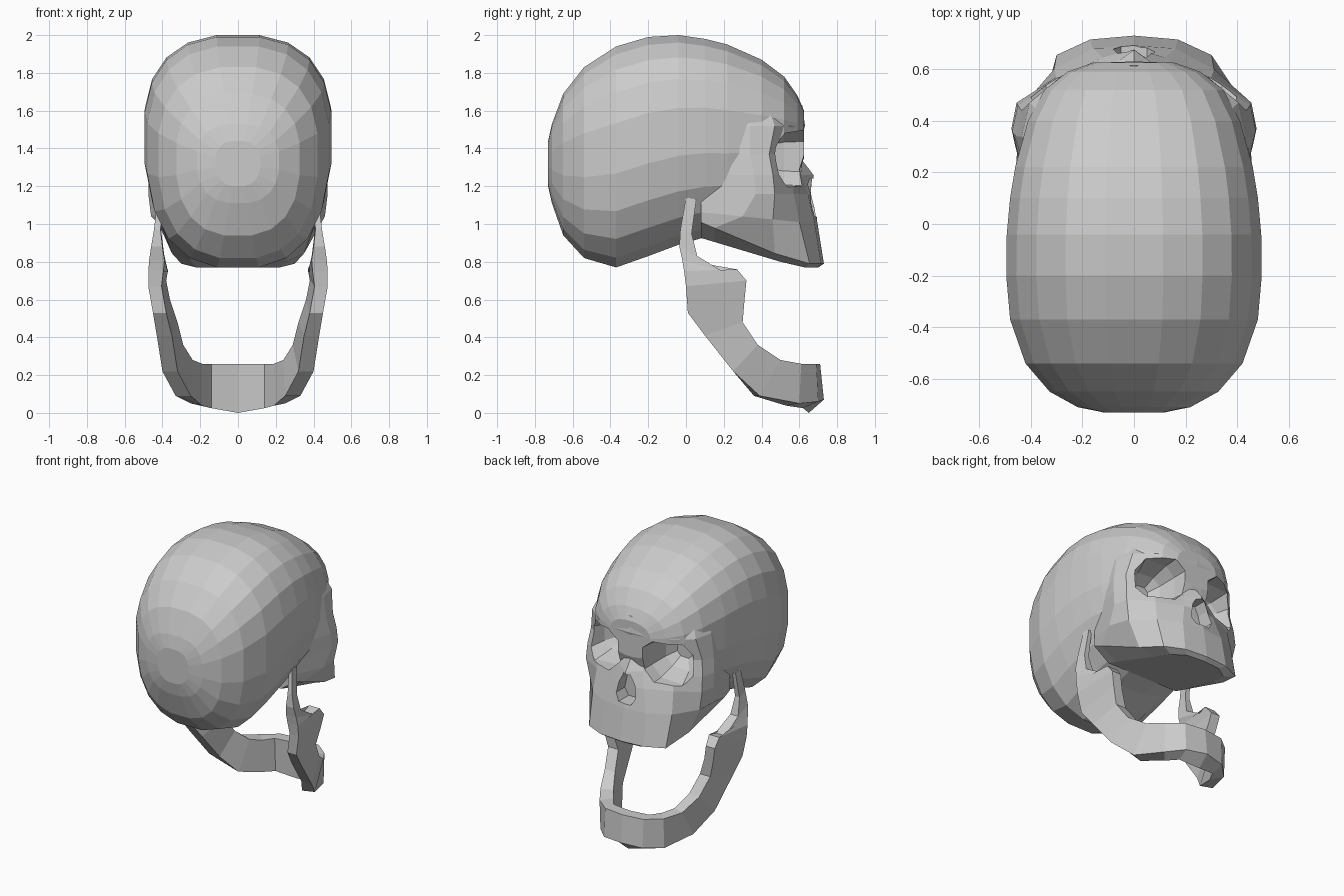
import bpy, bmesh
from math import sin, cos, pi, copysign

if "Cube" in bpy.data.objects:
    bpy.data.objects.remove(bpy.data.objects["Cube"])


def loft(name, rings):
    """Closed solid from a stack of equally sized point rings."""
    bm = bmesh.new()
    vs = [[bm.verts.new(p) for p in r] for r in rings]
    n = len(rings[0])
    for a, b in zip(vs, vs[1:]):
        for i in range(n):
            j = (i + 1) % n
            bm.faces.new((a[i], a[j], b[j], b[i]))
    bm.faces.new(vs[0])
    bm.faces.new(vs[-1])
    bmesh.ops.recalc_face_normals(bm, faces=bm.faces)
    me = bpy.data.meshes.new(name)
    bm.to_mesh(me)
    bm.free()
    ob = bpy.data.objects.new(name, me)
    bpy.context.collection.objects.link(ob)
    return ob


def boolean(target, tool, op):
    m = target.modifiers.new(op, 'BOOLEAN')
    m.operation, m.object, m.solver = op, tool, 'EXACT'
    bpy.context.view_layer.objects.active = target
    bpy.ops.object.modifier_apply(modifier=m.name)
    bpy.data.objects.remove(tool)


def spow(v, e):
    return copysign(abs(v) ** e, v)


# braincase: sections along y (y, top z, bottom z, half width)
sections = [
    (-.73, 1.44, 1.2, .12), (-.71, 1.53, 1.11, .22), (-.65, 1.69, .94, .33),
    (-.54, 1.83, .82, .425), (-.37, 1.94, .77, .485), (-.2, 1.99, .83, .5),
    (-.04, 2.0, .89, .498), (.1, 1.98, .93, .485), (.22, 1.95, .95, .465),
    (.4, 1.87, 1.02, .415), (.52, 1.78, 1.12, .35), (.59, 1.68, 1.25, .26),
    (.625, 1.6, 1.35, .16)]
rings = []
N = 20
for y, top, bot, w in sections:
    mid = bot + (top - bot) * .55
    ring = []
    for i in range(N):
        a = 2 * pi * (i + .5) / N
        s = spow(sin(a), .8)
        # normalise so the flat top row reaches the profile
        s /= spow(sin(pi / 2 - pi / N * (N // 2 % 2 == 0)), .8)
        ring.append((w * spow(cos(a), .8), y, mid + s * (top - mid if s > 0 else mid - bot)))
    rings.append(ring)
skull = loft("skull", rings)

# face: horizontal levels (z, rise toward the back, half outline from the centre)
levels = [
    (.77, .30, [(0, .70), (.13, .69), (.22, .63), (.25, .50), (.28, .15)]),
    (.79, .42, [(0, .73), (.17, .715), (.30, .655), (.35, .47), (.40, .15)]),
    (1.01, .10, [(0, .695), (.16, .68), (.31, .60), (.43, .46), (.46, .30)]),
    (1.16, .0, [(0, .68), (.12, .645), (.30, .57), (.455, .47), (.475, .37)]),
    (1.26, .0, [(0, .675), (.09, .61), (.29, .56), (.45, .46), (.472, .36)]),
    (1.37, .0, [(0, .59), (.09, .57), (.28, .55), (.435, .44), (.455, .34)]),
    (1.52, .0, [(0, .63), (.14, .625), (.28, .575), (.405, .47), (.435, .34)]),
    (1.63, .0, [(0, .615), (.14, .60), (.26, .53), (.36, .43), (.39, .30)])]
rings = []
for z, tilt, pts in levels:
    half = pts + [(min(pts[-1][0], .40), .08)]
    full = half + [(-x, y) for x, y in half[:0:-1]]
    rings.append([(x, y, z + tilt * max(0, .6 - y)) for x, y in full])
boolean(skull, loft("face", rings), 'UNION')

# eye sockets: tapered eight-sided hollows
for side in (-1, 1):
    rings = []
    for y, cx, hw, hh in [(.85, .27, .19, .17), (.52, .255, .165, .15), (.40, .24, .125, .11), (.33, .22, .06, .06)]:
        rings.append([(side * (cx + hw * spow(cos(a), .7)), y, 1.345 + hh * spow(sin(a), .7) - .08 * (cx + hw * cos(a) - .25))
                      for a in [2 * pi * (i + .5) / 8 for i in range(8)]])
    boolean(skull, loft("socket_cutter", rings), 'DIFFERENCE')

# nose opening
half = [(.03, 1.24), (.06, 1.18), (.08, 1.09), (.05, 1.04)]
pear = half + [(-x, z) for x, z in half[::-1]]
boolean(skull, loft("nose_cutter", [[(x, y, z) for x, z in pear] for y in (.57, .8)]), 'DIFFERENCE')

# lower jaw: half path chin to hinge (outer upper point, outer lower point, inward offset)
path = [
    ((.0, .71, .26), (.0, .73, .07), (0, -.08)),
    ((.15, .69, .26), (.15, .70, .06), (-.01, -.08)),
    ((.25, .61, .26), (.25, .60, .05), (-.06, -.07)),
    ((.32, .50, .28), (.33, .39, .09), (-.08, -.03)),
    ((.37, .38, .36), (.40, .25, .22), (-.08, 0)),
    ((.40, .30, .48), (.43, .10, .41), (-.08, 0)),
    ((.43, .31, .60), (.45, .01, .53), (-.07, 0)),
    ((.45, .32, .70), (.475, .0, .67), (-.07, 0)),
    ((.45, .27, .76), (.475, -.01, .75), (-.08, 0)),
    ((.45, .20, .745), (.47, -.02, .81), (-.08, 0)),
    ((.45, .06, .83), (.46, -.035, .88), (-.06, 0)),
    ((.44, .03, .95), (.445, -.03, .97), (-.035, 0)),
    ((.425, .055, 1.13), (.425, .0, 1.14), (-.025, 0))]


def station(item, side):
    (ux, uy, uz), (lx, ly, lz), (dx, dy) = item
    drop = .07 if dy < -.05 else 0
    return [(side * ux, uy, uz), (side * lx, ly, lz),
            (side * (lx + dx), ly + dy, lz - drop * (1 - lx / .3)),
            (side * (ux + dx), uy + dy, uz)]


loft("lower_jaw", [station(p, -1) for p in path[:0:-1]] + [station(p, 1) for p in path])
